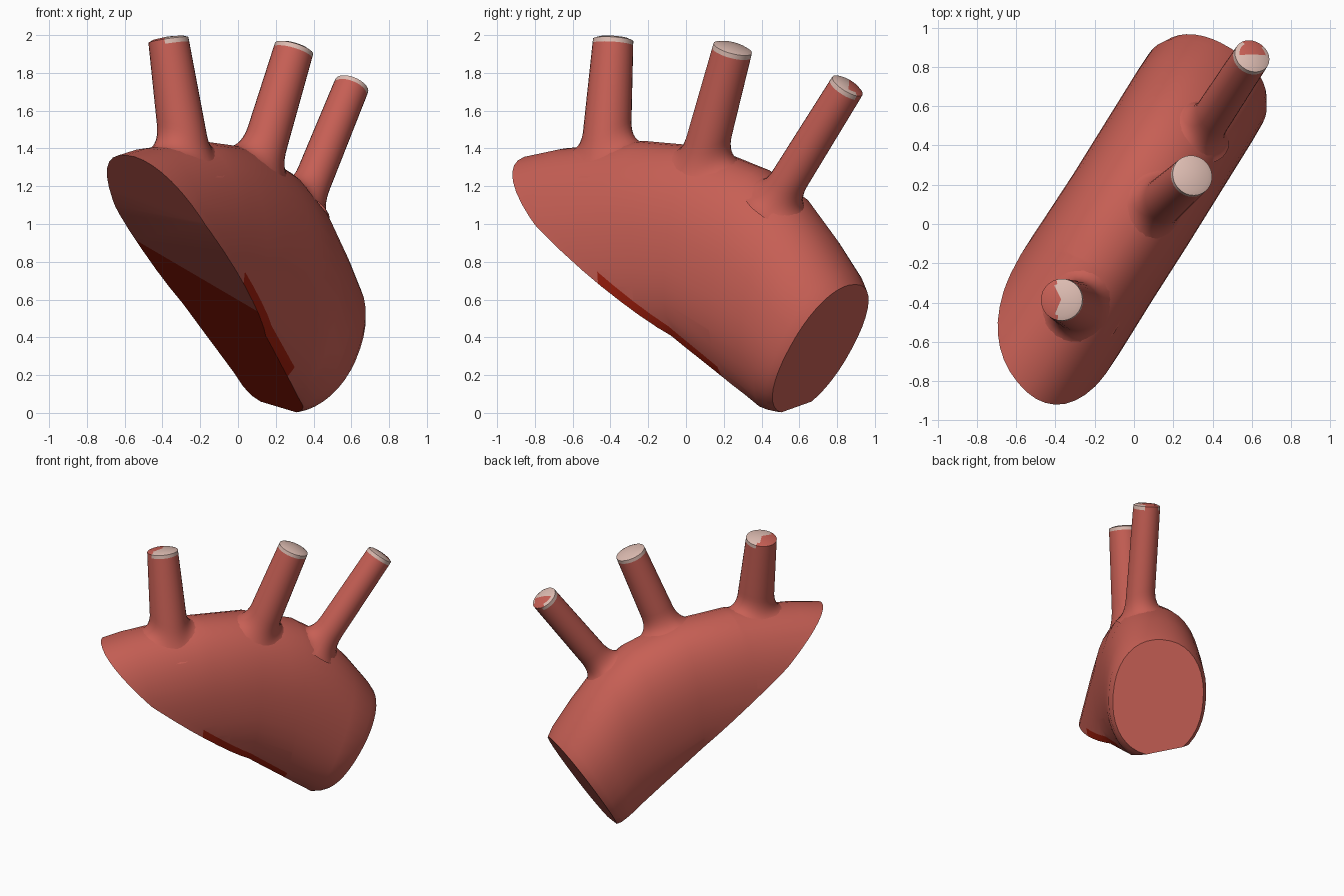
import bpy, bmesh, math
from mathutils import Vector, Matrix
from mathutils.bvhtree import BVHTree

if "Cube" in bpy.data.objects:
    bpy.data.objects.remove(bpy.data.objects["Cube"])

def material(name, rgb):
    m = bpy.data.materials.new(name)
    m.diffuse_color = (*rgb, 1)
    m.use_nodes = True
    m.node_tree.nodes["Principled BSDF"].inputs["Base Color"].default_value = m.diffuse_color
    return m

MATS = [material("artery red", (0.57, 0.115, 0.09)),
        material("dark red", (0.38, 0.014, 0.004)),
        material("pale pink", (0.72, 0.50, 0.44))]

def finish(bm, name):
    bmesh.ops.recalc_face_normals(bm, faces=bm.faces[:])
    me = bpy.data.meshes.new(name)
    bm.to_mesh(me)
    bm.free()
    for m in MATS:
        me.materials.append(m)
    ob = bpy.data.objects.new(name, me)
    bpy.context.collection.objects.link(ob)
    bpy.ops.object.select_all(action='DESELECT')
    ob.select_set(True)
    bpy.context.view_layer.objects.active = ob
    bpy.ops.object.shade_smooth_by_angle(angle=math.radians(35))

def bridge(bm, rings):
    n = len(rings[0])
    for a, b in zip(rings, rings[1:]):
        for i in range(n):
            j = (i + 1) % n
            bm.faces.new((a[i], a[j], b[j], b[i]))

# Arch vessel, built in (along, across, up) coordinates.
# Each station: top along/up, bottom along/up, across centre, half width
STATIONS = [(-1.3, 1.26, -1.3, .3, -.08, .36), (-1.08, 1.35, -1.02, .3, -.08, .36),
            (-.8, 1.40, -.75, .3, -.07, .355),
            (-.3, 1.44, -.25, .3, -.06, .345), (.1, 1.41, 0, .3, -.054, .343),
            (.45, 1.29, .25, .15, -.054, .343), (.66, 1.15, .42, .05, -.054, .343),
            (.84, .94, .50, 0, -.054, .343), (.98, .75, .56, 0, -.054, .34),
            (1.02, .68, .59, 0, -.054, .315)]
SEG = 40

def arch():
    bm = bmesh.new()
    rings = []
    for ts, tz, bs, bz, c, w in STATIONS:
        ring = []
        for i in range(SEG):
            a = 2 * math.pi * i / SEG
            p = 2 / 2.2
            u = math.copysign(abs(math.cos(a)) ** p, math.cos(a))
            v = math.copysign(abs(math.sin(a)) ** p, math.sin(a))
            k = (1 + v) / 2
            ring.append(bm.verts.new((bs + (ts - bs) * k, c + w * u, bz + (tz - bz) * k)))
        rings.append(ring)
    bridge(bm, rings)
    bm.faces.new(rings[0])
    bm.faces.new(rings[-1])

    def cut(co, no, clear=False):
        geom = bm.verts[:] + bm.edges[:] + bm.faces[:]
        bmesh.ops.bisect_plane(bm, geom=geom, plane_co=co, plane_no=no, clear_inner=clear)
        if clear:
            bmesh.ops.holes_fill(bm, edges=[e for e in bm.edges if e.is_boundary])

    # steep near-end cut and flatter underside
    cut((0, 0, .335), (1, .4, 1), True)
    no = Vector((.8, .35, 1)).normalized()
    co = Vector((0, 0, .475))
    cut(co, no, True)
    # split lines for the dark underside and its rim
    cut(co + no * .05, no)
    cut((-.25, 0, 0), (1, -.3, 0))
    for s in (-.38, .3):
        cut((s, 0, 0), (1, 0, 0))
    for f in bm.faces:
        q = f.calc_center_median()
        h = (q - co).dot(no)
        under = h < .002 and q.x - .3 * q.y > -.25
        rim = .002 < h < .05 and q.y > 0 and -.38 < q.x < .3
        if under or rim:
            f.material_index = 1
    # turn to the diagonal
    bm.transform(Matrix(((.528, .849, 0, 0), (.849, -.528, 0, 0), (0, 0, 1, 0), (0, 0, 0, 1))))
    tree = BVHTree.FromBMesh(bm)
    finish(bm, "vessel_arch")
    return tree

# Branch vessel: root ring projected onto the arch, curved fillet, pale cut tip
def branch(name, base, tip, r0, r1, root, is_pale):
    base, tip = Vector(base), Vector(tip)
    axis = tip - base
    L = axis.length
    ax = axis.normalized()
    rot = axis.to_track_quat('Z', 'Y')
    bm = bmesh.new()
    n = 28
    dirs = [rot @ Vector((math.cos(2 * math.pi * i / n), math.sin(2 * math.pi * i / n), 0))
            for i in range(n)]

    def height(p):
        hit = TREE.ray_cast(p + ax * L, -ax)[0]
        return max((hit - base).dot(ax), -.15) if hit else -.15

    columns = []
    for d in dirs:
        h = height(base + d * root) - .006
        knee = height(base + d * r0)
        top = max(knee, h) + .13
        rt = r0 + (r1 - r0) * top / L
        p0, p1, p2 = (root, h), (rt, (h + knee) / 2 + .02), (rt, top)
        col = []
        for k in range(9):
            t = k / 8
            r, x = [(1 - t) ** 2 * a + 2 * t * (1 - t) * b + t * t * c
                    for a, b, c in zip(p0, p1, p2)]
            col.append(base + d * r + ax * x)
        for r, x in ((r1, L - .035), (r1 * .99, L - .01), (r1 * .76, L)):
            col.append(base + d * r + ax * x)
        columns.append(col)
    rings = [[bm.verts.new(c[k]) for c in columns] for k in range(len(columns[0]))]
    bridge(bm, rings)
    centre = bm.verts.new(tip + ax * .008)
    for i in range(n):
        bm.faces.new((rings[-1][i], rings[-1][(i + 1) % n], centre))
    for f in bm.faces:
        q = f.calc_center_median()
        if (q - base).dot(ax) > L - .035 and is_pale(q - tip):
            f.material_index = 2
    finish(bm, name)

TREE = arch()
branch("first_branch", (-.28, -.425, 1.37), (-.37, -.385, 1.985), .132, .108, .20,
       lambda d: d.x > -.02)
branch("second_branch", (.12, .09, 1.34), (.30, .25, 1.94), .118, .106, .19,
       lambda d: True)
branch("third_branch", (.385, .525, 1.20), (.605, .86, 1.74), .10, .094, .16,
       lambda d: not (d.y > 0 and abs(d.x) < .05))
